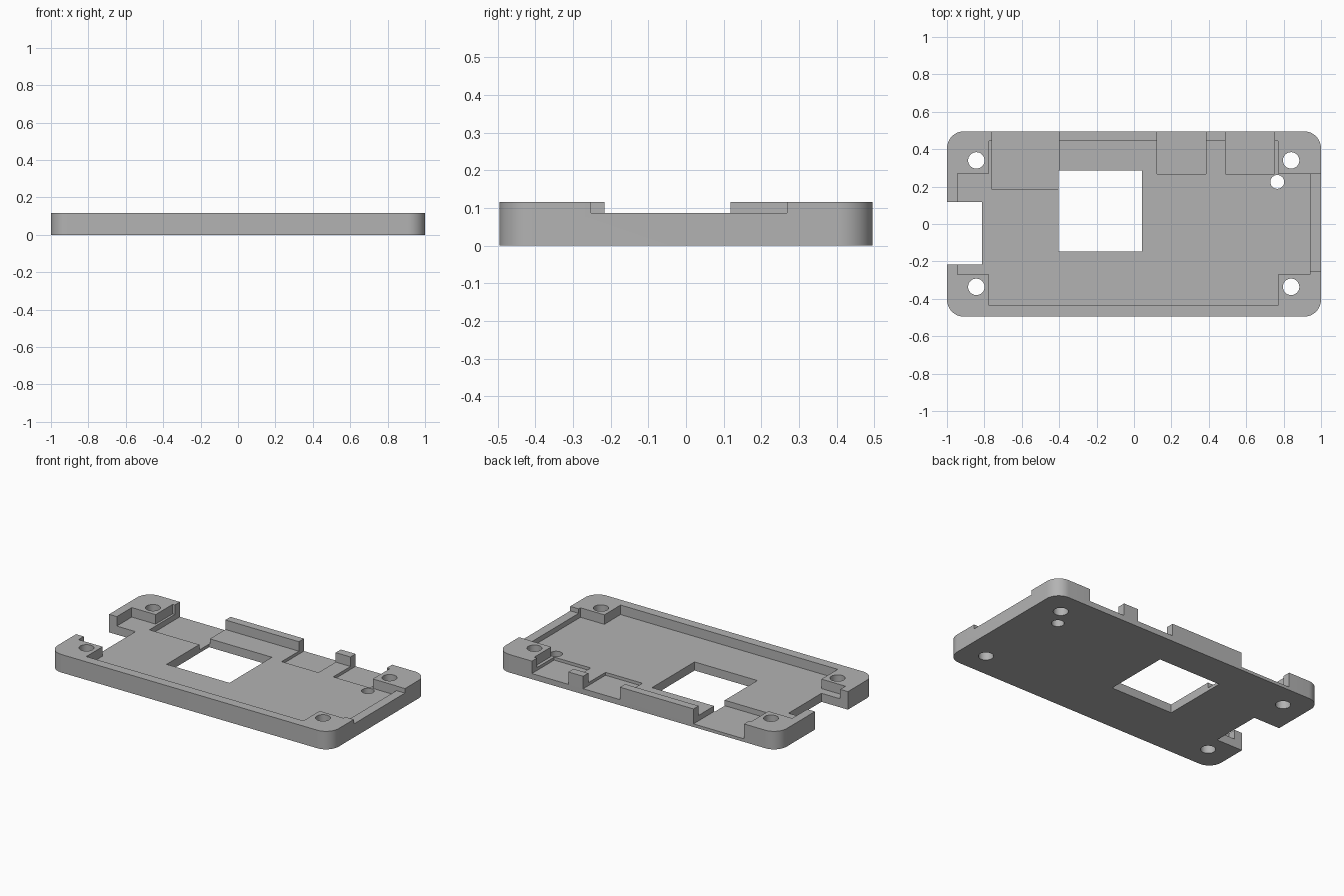
import bpy, bmesh, math

old = bpy.data.objects.get("Cube")
if old:
    bpy.data.objects.remove(old, do_unlink=True)

HX, HY, TOP = 1.0, 0.495, 0.116      # half sizes and height
FLOOR, PORT, DEEP, LEDGE = 0.055, 0.036, 0.02, 0.087
OUT = 1.2                            # overshoot beyond the outline

grey = bpy.data.materials.new("plain grey")
grey.use_nodes = True
grey.diffuse_color = (0.45, 0.45, 0.45, 1)
grey.node_tree.nodes["Principled BSDF"].inputs["Base Color"].default_value = (0.45, 0.45, 0.45, 1)


def prism(name, outline, z0, z1):
    """Extrude a closed outline from z0 to z1."""
    bm = bmesh.new()
    face = bm.faces.new([bm.verts.new((x, y, z0)) for x, y in outline])
    ext = bmesh.ops.extrude_face_region(bm, geom=[face])
    top = [v for v in ext["geom"] if isinstance(v, bmesh.types.BMVert)]
    bmesh.ops.translate(bm, verts=top, vec=(0, 0, z1 - z0))
    bmesh.ops.recalc_face_normals(bm, faces=bm.faces)
    mesh = bpy.data.meshes.new(name)
    bm.to_mesh(mesh)
    bm.free()
    mesh.materials.append(grey)
    obj = bpy.data.objects.new(name, mesh)
    bpy.context.collection.objects.link(obj)
    return obj


def arc(cx, cy, r, start, sweep, n):
    return [(cx + r * math.cos(start + sweep * i / n),
             cy + r * math.sin(start + sweep * i / n)) for i in range(n + 1)]


def rect(x0, x1, y0, y1):
    return [(x0, y0), (x1, y0), (x1, y1), (x0, y1)]


# tray body: rounded rectangle
R = 0.09
outline = []
for k, (sx, sy) in enumerate([(1, 1), (-1, 1), (-1, -1), (1, -1)]):
    outline += arc(sx * (HX - R), sy * (HY - R), R, k * math.pi / 2, math.pi / 2, 12)
tray = prism("tray", outline, 0, TOP)

# cutters: outline and the height they cut down to
cuts = [
    # cross-shaped main pocket, leaving the four corner blocks
    ([(-0.945, -0.27), (-0.775, -0.27), (-0.775, -0.435), (0.77, -0.435),
      (0.77, -0.27), (0.94, -0.27), (0.94, 0.27), (0.77, 0.27),
      (0.77, 0.443), (-0.775, 0.443), (-0.775, 0.27), (-0.945, 0.27)], FLOOR),
    (rect(0.9, OUT, -0.252, 0.268), LEDGE),      # low right rim
    (rect(-0.76, -0.4, 0.185, OUT), DEEP),       # deep rear port
    (rect(0.123, 0.385, 0.268, OUT), PORT),      # rear ports
    (rect(0.49, 0.75, 0.268, OUT), PORT),
    (rect(-0.405, 0.042, -0.147, 0.285), -0.1),  # square window
    (rect(-OUT, -0.812, -0.217, 0.118), -0.1),   # side notch
]
# screw holes and the small pilot hole
holes = [(x, y, 0.044) for x in (-0.843, 0.84) for y in (-0.336, 0.34)]
holes.append((0.766, 0.225, 0.037))
for x, y, r in holes:
    cuts.append((arc(x, y, r, 0, math.tau, 32)[:-1], -0.1))

cutters = []
for shape, z in cuts:
    c = prism("cutter", shape, z, 0.3)
    c.hide_render = True
    cutters.append(c)
    mod = tray.modifiers.new("cut", "BOOLEAN")
    mod.operation = "DIFFERENCE"
    mod.solver = "EXACT"
    mod.object = c

# bake the cuts and drop the cutters
dg = bpy.context.evaluated_depsgraph_get()
baked = bpy.data.meshes.new_from_object(tray.evaluated_get(dg))
tray.modifiers.clear()
tray.data = baked
for c in cutters:
    bpy.data.objects.remove(c, do_unlink=True)

bpy.ops.object.select_all(action="DESELECT")
tray.select_set(True)
bpy.context.view_layer.objects.active = tray
bpy.ops.object.shade_smooth_by_angle(angle=math.radians(30))
